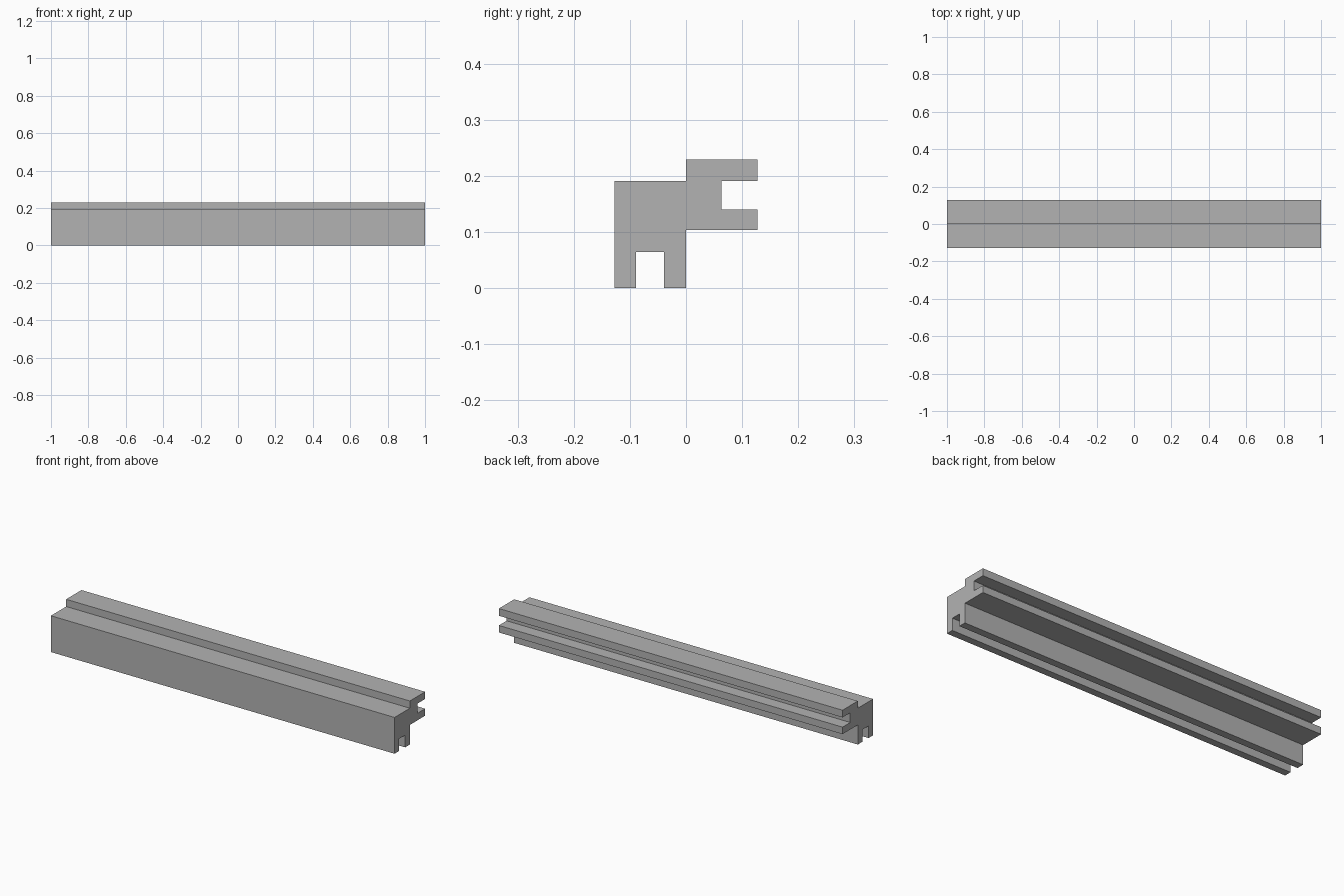
import bpy
import bmesh

cube = bpy.data.objects.get("Cube")
if cube:
    bpy.data.objects.remove(cube, do_unlink=True)

# Plain grey material
GREY = (0.45, 0.45, 0.45, 1.0)
mat = bpy.data.materials.new("plain grey")
mat.use_nodes = True
mat.diffuse_color = GREY
mat.node_tree.nodes["Principled BSDF"].inputs["Base Color"].default_value = GREY

# Rail cross-section as (y, z), with a slot below and a slot at the back
HALF_LENGTH = 1.0
profile = [
    (-0.127, 0), (-0.089, 0), (-0.089, 0.064), (-0.039, 0.064),
    (-0.039, 0), (0, 0), (0, 0.103), (0.127, 0.103),
    (0.127, 0.14), (0.063, 0.14), (0.063, 0.191), (0.127, 0.191),
    (0.127, 0.229), (0, 0.229), (0, 0.191), (-0.127, 0.191),
]

# Extrude the cross-section along the length
bm = bmesh.new()
end = bm.faces.new([bm.verts.new((-HALF_LENGTH, y, z)) for y, z in profile])
extruded = bmesh.ops.extrude_face_region(bm, geom=[end], use_keep_orig=True)
moved = [g for g in extruded["geom"] if isinstance(g, bmesh.types.BMVert)]
bmesh.ops.translate(bm, verts=moved, vec=(2 * HALF_LENGTH, 0, 0))
bmesh.ops.recalc_face_normals(bm, faces=bm.faces)

mesh = bpy.data.meshes.new("slotted_rail")
bm.to_mesh(mesh)
bm.free()
mesh.materials.append(mat)
rail = bpy.data.objects.new("slotted_rail", mesh)
bpy.context.collection.objects.link(rail)
